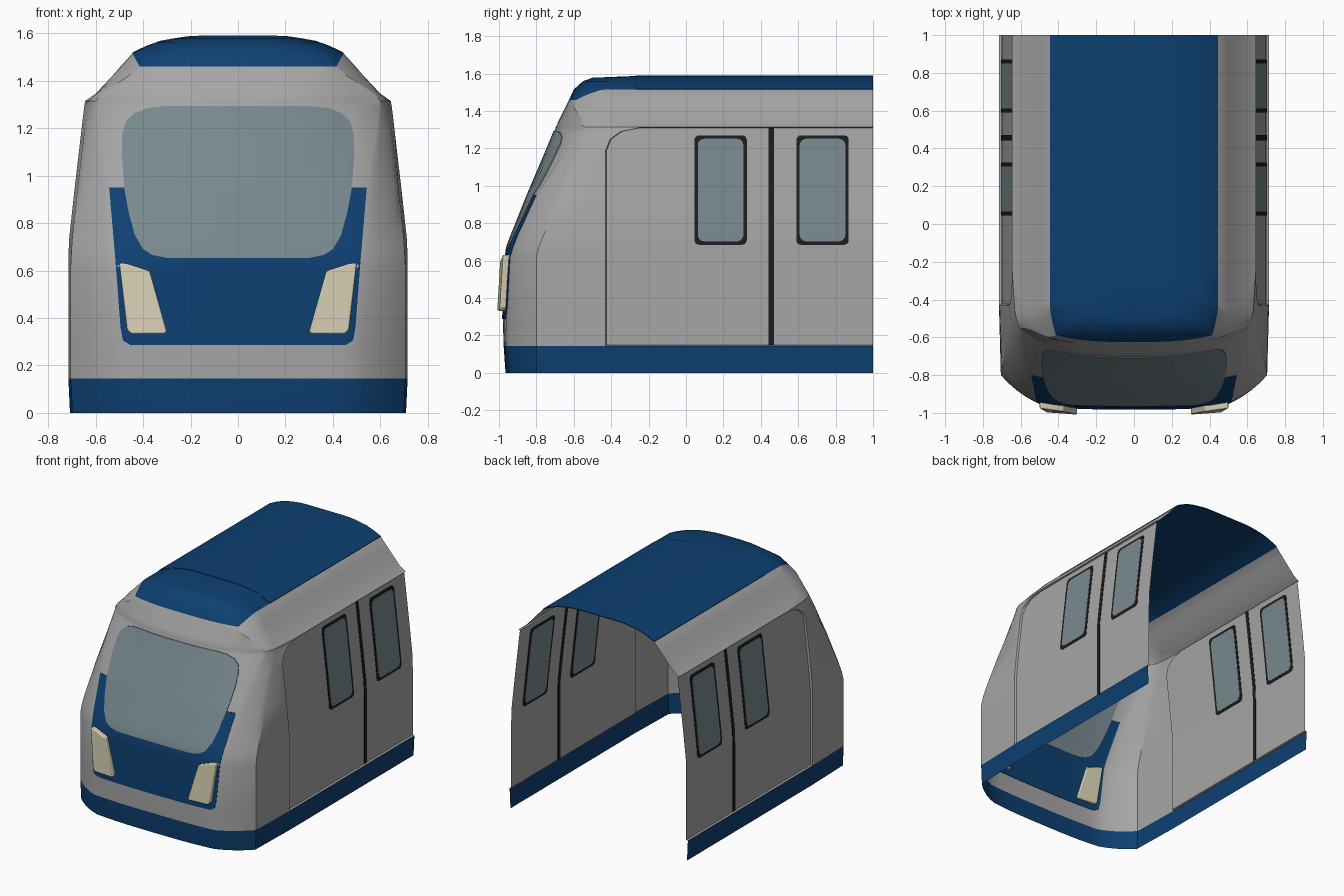
import bpy, bmesh, math
from mathutils import Vector
from mathutils.bvhtree import BVHTree

if "Cube" in bpy.data.objects:
    bpy.data.objects.remove(bpy.data.objects["Cube"])


def material(name, rgb):
    m = bpy.data.materials.new(name)
    m.diffuse_color = (*rgb, 1)
    m.use_nodes = True
    m.node_tree.nodes["Principled BSDF"].inputs["Base Color"].default_value = m.diffuse_color
    return m


GREY = material("body_grey", (0.38, 0.38, 0.38))
BLUE = material("livery_blue", (0.004, 0.05, 0.165))
GLASS = material("window_glass", (0.19, 0.25, 0.275))
BLACK = material("rubber_black", (0.012, 0.012, 0.013))
CREAM = material("lamp_cream", (0.68, 0.63, 0.46))


def add_object(name, bm, mats):
    bmesh.ops.recalc_face_normals(bm, faces=bm.faces[:])
    me = bpy.data.meshes.new(name)
    bm.to_mesh(me)
    bm.free()
    for m in mats:
        me.materials.append(m)
    ob = bpy.data.objects.new(name, me)
    bpy.context.collection.objects.link(ob)
    bpy.ops.object.select_all(action='DESELECT')
    bpy.context.view_layer.objects.active = ob
    ob.select_set(True)
    bpy.ops.object.shade_smooth_by_angle(angle=math.radians(28))
    return ob


# --- Body shell: lofted horizontal sections -----------------------------
# z, nose centre y, front edge x/y, corner end x/y, side x
ROWS = [
    (0.000, -.965, .470, -.945, .698, -.80, .708),
    (0.145, -.975, .480, -.960, .705, -.80, .715),
    (0.300, -.980, .480, -.962, .705, -.80, .715),
    (0.620, -.968, .505, -.945, .705, -.80, .715),
    (0.680, -.955, .512, -.925, .702, -.785, .714),
    (0.740, -.932, .520, -.900, .698, -.76, .711),
    (0.950, -.848, .545, -.800, .676, -.66, .688),
    (1.190, -.746, .583, -.640, .647, -.53, .660),
    (1.250, -.721, .590, -.597, .640, -.49, .653),
    (1.290, -.705, .597, -.565, .635, -.46, .648),
    (1.310, -.697, .600, -.550, .632, -.45, .645),
    (1.345, -.682, .575, -.550, .597, -.47, .600),
    (1.420, -.645, .460, -.600, .530, -.48, .530),
    (1.460, -.625, .410, -.590, .492, -.47, .495),
    (1.515, -.600, .360, -.565, .442, -.45, .445),
    (1.560, -.550, .270, -.510, .348, -.42, .350),
    (1.578, -.500, .170, -.470, .248, -.38, .250),
    (1.586, -.300, .140, -.290, .190, -.26, .190),
]


def half_section(row, recess):
    z, yc, xe, ye, xk, yk, xs = row
    pts = []
    for i in range(7):                       # front face
        t = i / 6
        pts.append((xe * t, yc + (ye - yc) * t ** 3, z))
    dx, dy = xk - xe, yk - ye                # gently bulged corner
    length = math.hypot(dx, dy)
    for i in range(1, 6):
        t = i / 5
        b = 0.06 * length * 4 * t * (1 - t)
        pts.append((xe + dx * t + b * dy / length, ye + dy * t - b * dx / length, z))
    step = -0.43                             # rounded start of the recessed side
    if 1.19 < z < 1.34:
        step = -0.25 - 0.18 * math.sqrt(max(0, 1 - ((z - 1.19) / 0.12) ** 2))
    step = max(step, yk + 0.02)
    pts += [(xs, step, z), (xs - recess, step + 0.006, z), (xs - recess, 1, z)]
    return pts


sections = []
for r in ROWS:
    inset = 0.013 if 0.15 < r[0] < 1.32 else 0
    if r[0] == 0.145:                        # ledge over the skirt
        sections += [half_section(r, 0), half_section((0.149,) + r[1:], 0.013)]
    elif r[0] == 1.31:                       # lip over the side panel
        sections += [half_section(r, 0.013), half_section((1.314,) + r[1:], 0)]
    else:
        sections.append(half_section(r, inset))

bm = bmesh.new()
grid = []
for s in sections:
    full = [(-x, y, z) for x, y, z in reversed(s[1:])] + s
    grid.append([bm.verts.new(p) for p in full])
for a, b in zip(grid, grid[1:]):
    for i in range(len(a) - 1):
        bm.faces.new((a[i], a[i + 1], b[i + 1], b[i]))
top, mid = grid[-1], len(sections[0]) - 1
bm.faces.new((top[mid - 1], top[mid], top[mid + 1]))
for i in range(1, mid):
    bm.faces.new((top[mid - i - 1], top[mid - i], top[mid + i], top[mid + i + 1]))
bmesh.ops.remove_doubles(bm, verts=bm.verts[:], dist=0.0001)

# Blue roof cut by slanted planes, blue skirt by height
for s in (-1, 1):
    faces = [f for f in bm.faces if f.calc_center_median().z > 1.461]
    geom = list({e for f in faces for e in f.edges} | {v for f in faces for v in f.verts}) + faces
    bmesh.ops.bisect_plane(bm, geom=geom, dist=0.0005,
                           plane_co=(s * .445, 0, 1.515), plane_no=(s, 0, -.55))
for f in bm.faces:
    c = f.calc_center_median()
    roof = c.z > 1.461 and abs(c.x) < .445 + .55 * (c.z - 1.515)
    f.material_index = 1 if roof or c.z < 0.144 else 0
bmesh.ops.recalc_face_normals(bm, faces=bm.faces[:])
TREE = BVHTree.FromBMesh(bm)
add_object("body_shell", bm, [GREY, BLUE])


# --- Thin plates that follow the shell ----------------------------------
VIEWS = {
    "front": (lambda u, v: Vector((u, -3, v)), Vector((0, 1, 0))),
    "left": (lambda u, v: Vector((-3, u, v)), Vector((1, 0, 0))),
    "right": (lambda u, v: Vector((3, u, v)), Vector((-1, 0, 0))),
    "top": (lambda u, v: Vector((u, v, 3)), Vector((0, 0, -1))),
}


def plate(name, outline, view, mat, thick=0.006, lift=0.0, cell=0.03):
    place, ray = VIEWS[view]
    bm = bmesh.new()
    bm.faces.new([bm.verts.new((u, v, 0)) for u, v in outline])
    if cell:
        for axis in (0, 1):
            lo = min(p[axis] for p in outline)
            hi = max(p[axis] for p in outline)
            no = Vector((1 - axis, axis, 0))
            n = math.ceil((hi - lo) / cell)
            for i in range(1, n):
                bmesh.ops.bisect_plane(bm, geom=bm.verts[:] + bm.edges[:] + bm.faces[:],
                                       dist=1e-5, plane_no=no,
                                       plane_co=no * (lo + (hi - lo) * i / n))
    for v in bm.verts:
        start = place(v.co.x, v.co.y)
        hit = TREE.ray_cast(start, ray)[0]
        if hit is None:
            inner = place(v.co.x * .9999, v.co.y * .9999)
            hit = TREE.ray_cast(inner, ray)[0] or TREE.find_nearest(start)[0]
        v.co = hit - ray * (thick / 2 + lift)
    new = bmesh.ops.extrude_face_region(bm, geom=bm.faces[:])["geom"]
    bmesh.ops.translate(bm, vec=ray * thick,
                        verts=[g for g in new if isinstance(g, bmesh.types.BMVert)])
    return add_object(name, bm, [mat])


def rounded(u0, u1, v0, v1, r):
    pts = []
    for cu, cv, a in ((u1 - r, v1 - r, 0), (u0 + r, v1 - r, 90),
                      (u0 + r, v0 + r, 180), (u1 - r, v0 + r, 270)):
        for i in range(6):
            t = math.radians(a + 18 * i)
            pts.append((cu + r * math.cos(t), cv + r * math.sin(t)))
    return pts


def mirrored(half):
    return half + [(-u, v) for u, v in reversed(half)]


# Windscreen and blue nose panel
plate("windscreen", mirrored([
    (.30, 1.293), (.38, 1.285), (.44, 1.262), (.475, 1.225), (.488, 1.17), (.49, 1.09),
    (.48, .95), (.462, .85), (.435, .75), (.40, .69), (.36, .665), (.30, .653)]),
    "front", GLASS, 0.0095)
plate("nose_panel", mirrored([
    (.29, .66), (.355, .672), (.395, .697), (.428, .753), (.456, .85), (.476, .95),
    (.543, .95), (.517, .65), (.495, .36), (.485, .305), (.455, .287)]),
    "front", BLUE, 0.006)

# Main roof panel, slightly raised behind the front roof cap
plate("roof_panel", [(-.445, -.27), (.445, -.27), (.445, 1), (-.445, 1)],
      "top", BLUE, 0.006, 0.001, 0.06)

# Headlights
LAMP = [(.50, .632), (.47, .630), (.372, .598), (.300, .345), (.306, .333), (.45, .332), (.468, .35)]
for side, s in (("left", -1), ("right", 1)):
    lamp = plate("headlight_" + side, [(s * u, v) for u, v in LAMP], "front", CREAM, 0.05, 0.01, 0)
    bev = lamp.modifiers.new("soft_edge", 'BEVEL')
    bev.width, bev.segments = 0.007, 2
    # Door seam and framed windows
    plate("door_seam_" + side, [(.442, .15), (.47, .15), (.47, 1.308), (.442, 1.308)], side, BLACK)
    for n, y in enumerate((.045, .59)):
        tag = f"{side}_{n + 1}"
        plate("window_frame_" + tag, rounded(y, y + .28, .685, 1.27, .025), side, BLACK, 0.006)
        plate("window_" + tag, rounded(y + .018, y + .262, .703, 1.252, .035), side, GLASS, 0.0095)
